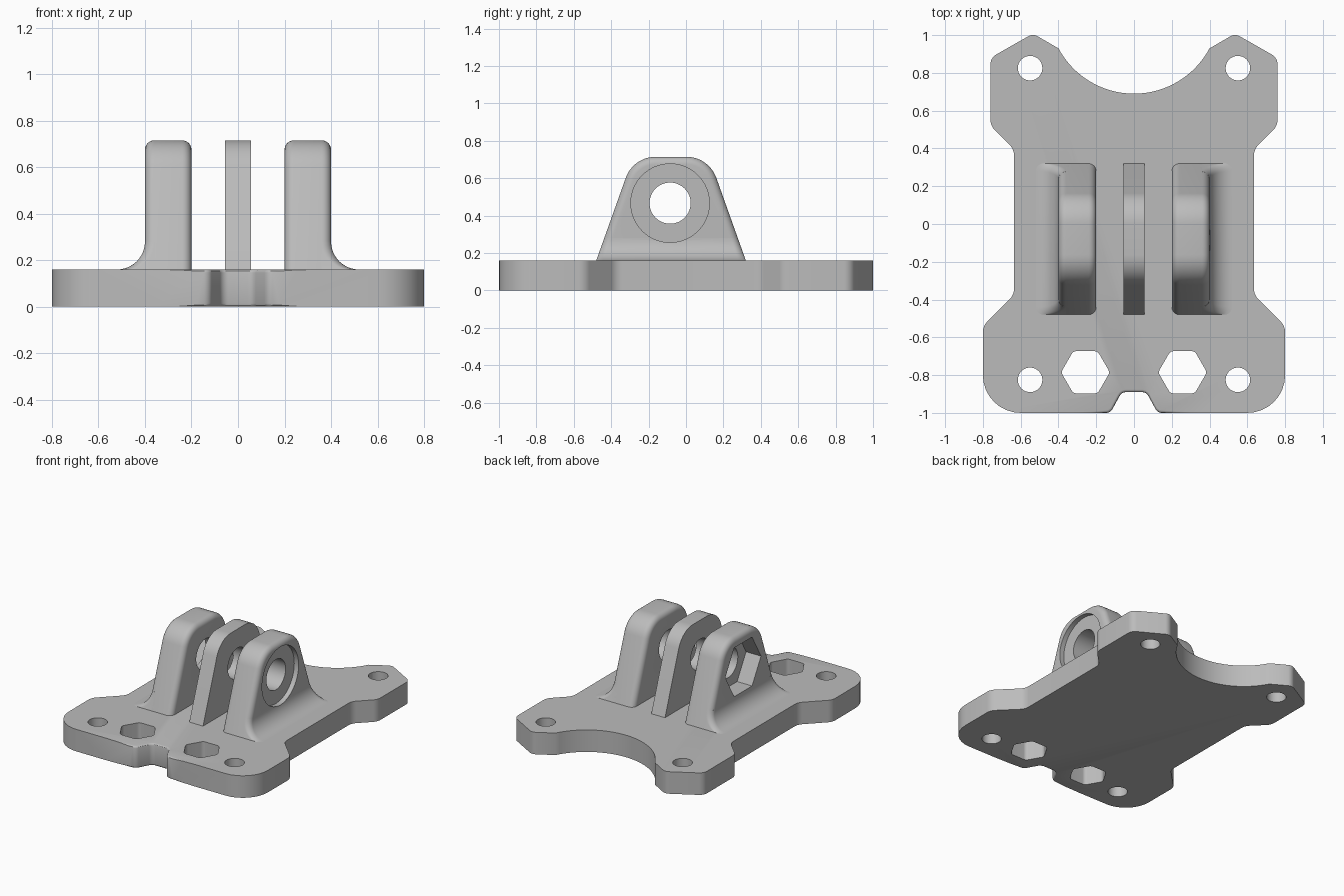
import bpy
import bmesh
from math import sin, cos, pi, sqrt, radians
from mathutils import Vector

if "Cube" in bpy.data.objects:
    bpy.data.objects.remove(bpy.data.objects["Cube"])

GREY = (0.5, 0.5, 0.5, 1)
grey = bpy.data.materials.new("plain_grey")
grey.use_nodes = True
grey.diffuse_color = GREY
grey.node_tree.nodes["Principled BSDF"].inputs["Base Color"].default_value = GREY

PLATE_TOP, LUG_TOP = 0.16, 0.715
MID_Y = -0.08
BOLT_Y, BOLT_Z = -0.085, 0.467


def fillet(corners, steps=8):
    """Round each (x, y, radius) corner of a closed polygon."""
    out = []
    n = len(corners)
    for i, (x, y, r) in enumerate(corners):
        p = Vector((x, y))
        if r <= 0:
            out.append(p)
            continue
        a = (Vector(corners[i - 1][:2]) - p).normalized()
        b = (Vector(corners[(i + 1) % n][:2]) - p).normalized()
        half = a.angle(b) / 2
        centre = p + (a + b).normalized() * (r / sin(half))
        start = p + a * (r * cos(half) / sin(half)) - centre
        end = p + b * (r * cos(half) / sin(half)) - centre
        for k in range(steps + 1):
            t = k / steps
            turn = pi - 2 * half
            w = (sin((1 - t) * turn), sin(t * turn))
            out.append(centre + (start * w[0] + end * w[1]) / sin(turn))
    return out


def ngon(cx, cy, r, sides, corner=0):
    pts = [(cx + r * cos(2 * pi * k / sides), cy + r * sin(2 * pi * k / sides), corner)
           for k in range(sides)]
    return fillet(pts)


def loft(name, loops):
    """Skin a stack of matching closed loops and cap both ends."""
    bm = bmesh.new()
    rings = [[bm.verts.new(p) for p in loop] for loop in loops]
    n = len(rings[0])
    for a, b in zip(rings, rings[1:]):
        for i in range(n):
            j = (i + 1) % n
            bm.faces.new((a[i], a[j], b[j], b[i]))
    bm.faces.new(rings[0])
    bm.faces.new(rings[-1])
    bmesh.ops.recalc_face_normals(bm, faces=bm.faces[:])
    mesh = bpy.data.meshes.new(name)
    bm.to_mesh(mesh)
    bm.free()
    mesh.materials.append(grey)
    obj = bpy.data.objects.new(name, mesh)
    bpy.context.collection.objects.link(obj)
    return obj


def prism_z(name, pts, z0, z1):
    return loft(name, [[(p[0], p[1], z) for p in pts] for z in (z0, z1)])


def prism_x(name, pts, x0, x1):
    return loft(name, [[(x, p[0], p[1]) for p in pts] for x in (x0, x1)])


def activate(obj):
    bpy.ops.object.select_all(action='DESELECT')
    obj.select_set(True)
    bpy.context.view_layer.objects.active = obj


def cut(obj, cutters):
    for c in cutters:
        activate(obj)
        mod = obj.modifiers.new("cut", 'BOOLEAN')
        mod.operation = 'DIFFERENCE'
        mod.solver = 'EXACT'
        mod.object = c
        bpy.ops.object.modifier_apply(modifier=mod.name)
    for c in cutters:
        bpy.data.objects.remove(c)


def smooth(obj):
    activate(obj)
    bpy.ops.object.shade_smooth_by_angle(angle=radians(30))


# Base plate outline: right half, then mirrored
half = fillet([(0, -0.89, 0), (0.065, -0.89, 0.04), (0.125, -1, 0.04), (0.80, -1, 0.2),
               (0.80, -0.54, 0.08), (0.635, -0.375, 0.08), (0.635, 0.395, 0.08),
               (0.76, 0.52, 0.08), (0.76, 0.88, 0.06), (0.535, 1.008, 0.05),
               (0.40, 0.93, 0), (0, 0.93, 0)])[:-1]
arc_y, arc_r = 1.143, 0.453
arc_end = 1.081
half += [Vector((arc_r * sin(arc_end * (1 - k / 16)), arc_y - arc_r * cos(arc_end * (1 - k / 16))))
         for k in range(1, 17)]
outline = half + [Vector((-p.x, p.y)) for p in reversed(half[1:-1])]
plate = prism_z("base_plate", outline, 0, PLATE_TOP)

# Soft rims on the front notch
bm = bmesh.new()
bm.from_mesh(plate.data)
rims = [e for e in bm.edges
        if abs(e.verts[0].co.z - e.verts[1].co.z) < 0.001
        and all(abs(v.co.x) < 0.17 and v.co.y < -0.88 for v in e.verts)
        and max(v.co.y for v in e.verts) > -0.9999]
bmesh.ops.bevel(bm, geom=rims, offset=0.014, segments=3, profile=0.5, affect='EDGES')
bm.to_mesh(plate.data)
bm.free()

# Screw holes and hexagonal holes through the plate
holes = []
for side in (-1, 1):
    for y in (-0.825, 0.825):
        holes.append(prism_z("hole", ngon(side * 0.55, y, 0.065, 32), -0.1, 0.3))
    holes.append(prism_z("hole", ngon(side * 0.257, -0.785, 0.129, 6, 0.03), -0.1, 0.3))
cut(plate, holes)
smooth(plate)


# Tapered lug profile
def half_depth(z):
    return 0.40 - (z - PLATE_TOP) * 0.357


def lug_profile(inset=0):
    top = LUG_TOP - inset
    side = inset * 1.062
    low, high = half_depth(0.1) - side, half_depth(top) - side
    r = 0.17 - inset
    return fillet([(MID_Y - low, 0.1, 0), (MID_Y + low, 0.1, 0),
                   (MID_Y + high, top, r), (MID_Y - high, top, r)], 12)


def bolt_hole():
    return prism_x("hole", ngon(BOLT_Y, BOLT_Z, 0.11, 48), -1, 1)


centre_lug = prism_x("centre_lug", lug_profile(), -0.055, 0.055)
cut(centre_lug, [bolt_hole()])
smooth(centre_lug)

EDGE = 0.04
FOOT = 0.12
for side, label in ((1, "left"), (-1, "right")):
    # Outer lug with rounded rims
    steps = [k * pi / 12 for k in range(7)]
    stations = [(0.2 + EDGE - EDGE * sin(a), EDGE * (1 - cos(a))) for a in reversed(steps)]
    stations += [(0.4 - EDGE + EDGE * sin(a), EDGE * (1 - cos(a))) for a in steps]
    lug = loft(label + "_lug", [[(side * x, p[0], p[1]) for p in lug_profile(d)]
                                for x, d in stations])
    # Curved foot that blends the lug into the plate
    loops = []
    for k in range(13):
        a = k * pi / 24
        x = 0.4 + FOOT * (1 - cos(a))
        z = PLATE_TOP + FOOT * (1 - sin(a))
        h = half_depth(z)
        loops.append([(side * p.x, p.y, z) for p in fillet(
            [(0.345, MID_Y - h, 0), (x, MID_Y - h, EDGE),
             (x, MID_Y + h, EDGE), (0.345, MID_Y + h, 0)])])
    loops.append([(x, y, 0.12) for x, y, z in loops[-1]])
    foot = loft(label + "_lug_foot", loops)

    # Round bolt-head seat on one side, hexagonal nut pocket on the other
    if side > 0:
        def pocket():
            return prism_x("pocket", ngon(BOLT_Y, BOLT_Z, 0.21, 64), 0.365, 0.8)
    else:
        def pocket():
            return prism_x("pocket", ngon(BOLT_Y, BOLT_Z, 0.205, 6), -0.8, -0.28)
    cut(lug, [bolt_hole(), pocket()])
    cut(foot, [pocket()])
    smooth(lug)
    smooth(foot)
